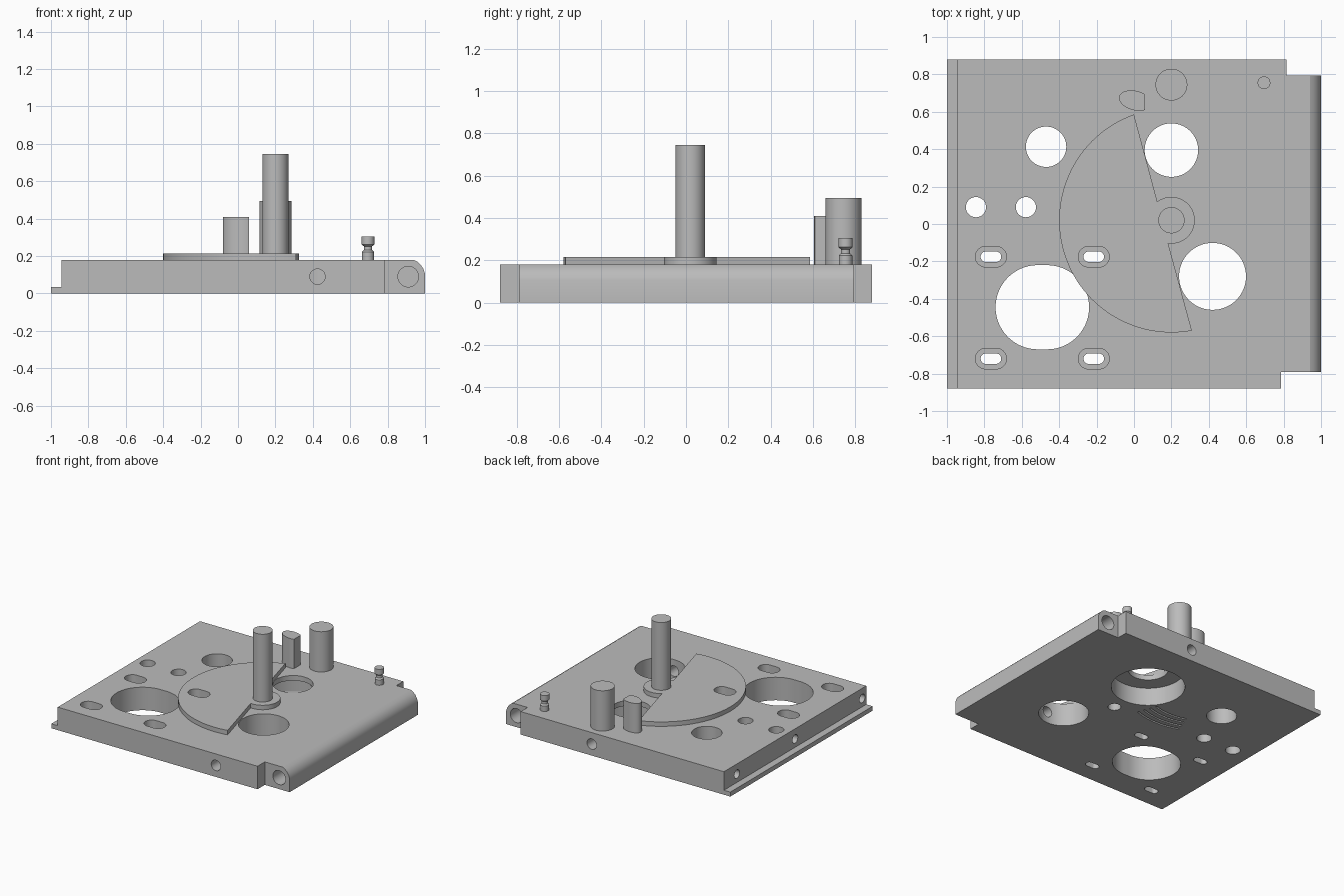
import bpy, bmesh
from math import sin, cos, pi, radians
from mathutils import Vector

cube = bpy.data.objects.get("Cube")
if cube:
    bpy.data.objects.remove(cube, do_unlink=True)

grey = bpy.data.materials.new("machined grey")
grey.use_nodes = True
grey.diffuse_color = (0.5, 0.5, 0.5, 1)
grey.node_tree.nodes["Principled BSDF"].inputs["Base Color"].default_value = (0.5, 0.5, 0.5, 1)


def arc(cx, cy, r, start=0, end=360, n=64):
    """Points on an arc; a full circle leaves out its repeated last point."""
    count = n if end - start == 360 else n + 1
    return [(cx + r * cos(radians(start + (end - start) * i / n)),
             cy + r * sin(radians(start + (end - start) * i / n))) for i in range(count)]


def slot(cx, cy, half_gap, r, n=24):
    return arc(cx + half_gap, cy, r, -90, 90, n) + arc(cx - half_gap, cy, r, 90, 270, n)


def prism(name, outline, low, high, axis="Z"):
    """Extrude a 2D outline along one axis."""
    place = {"X": lambda a, b, d: (d, a, b),
             "Y": lambda a, b, d: (a, d, b),
             "Z": lambda a, b, d: (a, b, d)}[axis]
    bm = bmesh.new()
    face = bm.faces.new([bm.verts.new(place(a, b, low)) for a, b in outline])
    moved = bmesh.ops.extrude_face_region(bm, geom=[face])["geom"]
    bmesh.ops.translate(bm, vec=Vector(place(0, 0, high - low)),
                        verts=[g for g in moved if isinstance(g, bmesh.types.BMVert)])
    bmesh.ops.recalc_face_normals(bm, faces=bm.faces)
    mesh = bpy.data.meshes.new(name)
    bm.to_mesh(mesh)
    bm.free()
    mesh.materials.append(grey)
    obj = bpy.data.objects.new(name, mesh)
    bpy.context.collection.objects.link(obj)
    return obj


def cut(target, outline, low, high, axis="Z"):
    """Subtract a prism from the target and remove the cutter."""
    cutter = prism("cutter", outline, low, high, axis)
    cutter.hide_render = True
    mod = target.modifiers.new("cut", "BOOLEAN")
    mod.operation, mod.solver, mod.object = "DIFFERENCE", "EXACT", cutter
    graph = bpy.context.evaluated_depsgraph_get()
    mesh = bpy.data.meshes.new_from_object(target.evaluated_get(graph))
    target.modifiers.clear()
    target.data = mesh
    bpy.data.objects.remove(cutter, do_unlink=True)


def box(x0, y0, x1, y1):
    return [(x0, y0), (x1, y0), (x1, y1), (x0, y1)]


TOP, DISC_TOP = 0.18, 0.215
SHAFT = (0.2, 0.02)

# Base plate with a low lip on one side and a rounded edge on the other
base = prism("base_plate", [(-1, 0), (1, 0), (1, 0.105), (0.992, 0.13), (0.978, 0.152),
                            (0.96, 0.169), (0.94, TOP), (-0.945, TOP),
                            (-0.945, 0.035), (-1, 0.035)], -0.88, 0.88, "Y")
cut(base, box(0.785, -1, 1.1, -0.79), -0.1, 0.3)
cut(base, box(0.815, 0.795, 1.1, 1), -0.1, 0.3)

# Through holes
for x, y, r in [(-0.47, 0.413, 0.108), (0.2, 0.395, 0.143), (0.42, -0.28, 0.179),
                (-0.845, 0.09, 0.054), (-0.578, 0.09, 0.054)]:
    cut(base, arc(x, y, r), -0.1, 0.3)
cut(base, slot(-0.49, -0.445, 0.025, 0.225, 40), -0.1, 0.3)

# Wider recess and shaft socket on the underside
cut(base, arc(0.2, 0.395, 0.263), -0.1, 0.14)
cut(base, arc(*SHAFT, 0.047, n=32), -0.1, 0.1)

# Counterbored slots
for x in (-0.765, -0.215):
    for y in (-0.175, -0.72):
        cut(base, slot(x, y, 0.027, 0.028), -0.1, 0.3)
        cut(base, slot(x, y, 0.028, 0.055), 0.09, 0.3)

# Curved grooves on the underside
for i in range(4):
    r = 0.4 + i * 0.05
    groove = arc(-0.165, 0.6, r, 250, 290, 12) + arc(-0.165, 0.6, r + 0.014, 250, 290, 12)[::-1]
    cut(base, groove, -0.1, 0.08)

# Drilled holes in the edges
cut(base, arc(0.425, 0.09, 0.041, n=32), -1, -0.3, "Y")
cut(base, arc(0.2, 0.09, 0.041, n=32), 0.5, 1, "Y")
cut(base, arc(0.91, 0.09, 0.055, n=32), -1, -0.5, "Y")
cut(base, arc(0.91, 0.09, 0.055, n=32), 0.5, 1, "Y")
for y in (0.72, 0.0, -0.83):
    cut(base, arc(y, 0.1, 0.033, n=32), -1.1, -0.8, "X")

# Half disc with a round hub
half_disc = prism("half_disc", arc(*SHAFT, 0.6, 109.5, 280.5, 80)
                  + arc(*SHAFT, 0.125, -98, 127, 40), TOP, DISC_TOP)
cut(half_disc, slot(-0.215, -0.175, 0.028, 0.055), 0.1, 0.3)

# Upright shaft and pins
shaft = prism("main_shaft", arc(*SHAFT, 0.07), TOP, 0.745)
thick_pin = prism("thick_pin", arc(0.2, 0.745, 0.085), TOP, 0.495)
tilt = radians(-14)
oval = [(min(0.058, 0.006 + 0.088 * cos(t) * cos(tilt) - 0.052 * sin(t) * sin(tilt)),
         0.66 + 0.088 * cos(t) * sin(tilt) + 0.052 * sin(t) * cos(tilt))
        for t in [2 * pi * i / 48 for i in range(48)]]
flat_pin = prism("flat_sided_pin", oval, TOP, 0.41)

# Small grooved post, turned from a profile
bm = bmesh.new()
profile = [(0, TOP), (0.032, TOP), (0.032, 0.222), (0.022, 0.232), (0.022, 0.252),
           (0.034, 0.262), (0.034, 0.305), (0, 0.305)]
verts = [bm.verts.new((0.695 + r, 0.755, z)) for r, z in profile]
edges = [bm.edges.new(pair) for pair in zip(verts, verts[1:])]
bmesh.ops.spin(bm, geom=verts + edges, cent=(0.695, 0.755, 0), axis=(0, 0, 1),
               angle=2 * pi, steps=32)
bmesh.ops.remove_doubles(bm, verts=bm.verts, dist=0.0005)
bmesh.ops.recalc_face_normals(bm, faces=bm.faces)
mesh = bpy.data.meshes.new("grooved_post")
bm.to_mesh(mesh)
bm.free()
mesh.materials.append(grey)
post = bpy.data.objects.new("grooved_post", mesh)
bpy.context.collection.objects.link(post)

# Smooth the round walls and keep the edges crisp
bpy.ops.object.select_all(action="DESELECT")
for obj in (base, half_disc, shaft, thick_pin, flat_pin, post):
    obj.select_set(True)
bpy.context.view_layer.objects.active = base
bpy.ops.object.shade_smooth_by_angle(angle=radians(25))
